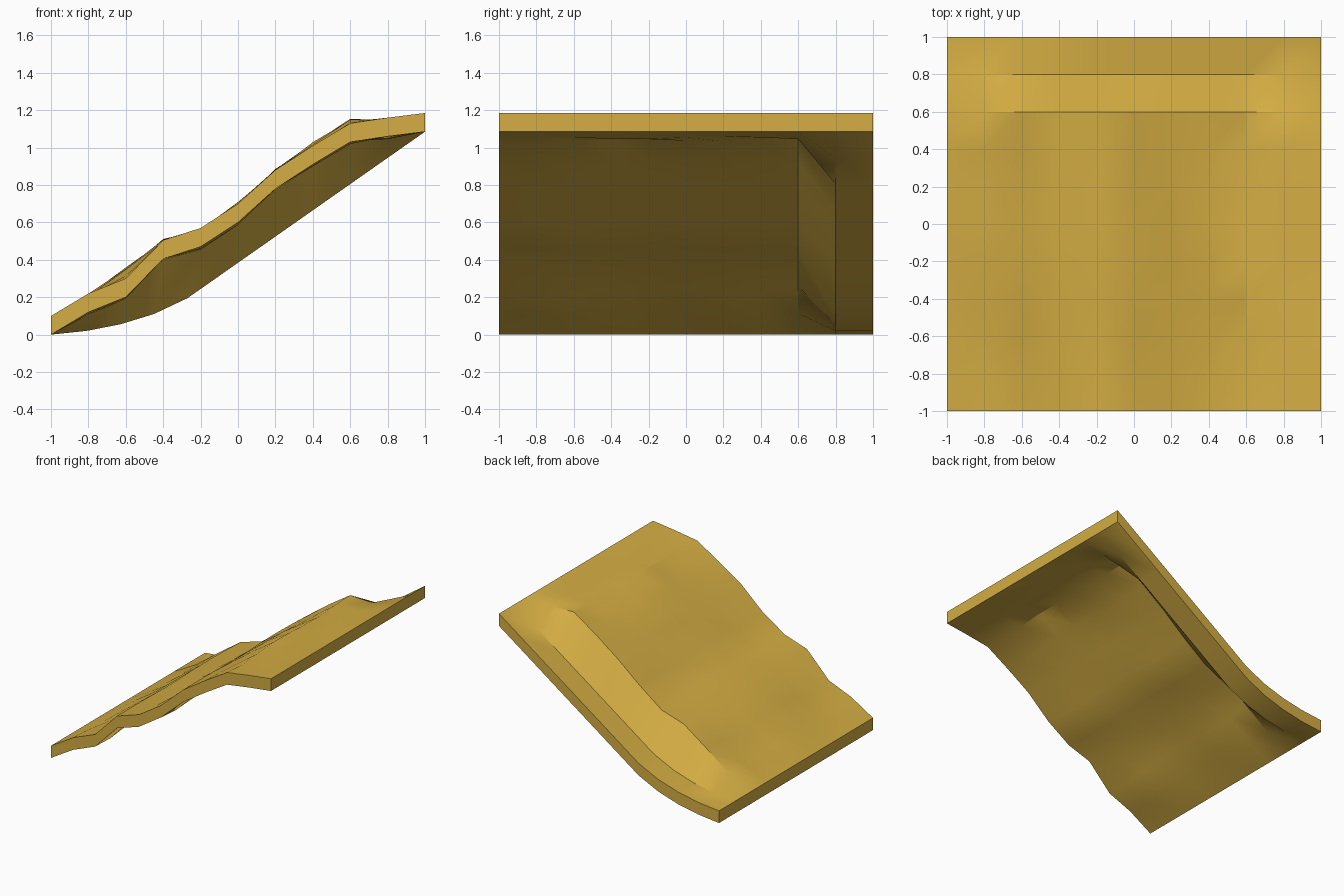
import bpy, math

if "Cube" in bpy.data.objects:
    bpy.data.objects.remove(bpy.data.objects["Cube"])

THICK = 0.1
xs = [-1 + 0.2 * i for i in range(11)]
# top-side heights: front edge, and the raised middle of the slope
front = [.10, .22, .30, .505, .57, .70, .88, 1.01, 1.13, 1.16, 1.185]
crest = [.10, .22, .36, .515, .57, .71, .89, 1.03, 1.155, 1.16, 1.185]
# smooth lower profile of the rear lip: a curve running into a straight ramp
lip_x = [-1, -.81, -.63, -.45, -.27, 0, .2, .4, .6, .8, 1]
lip_z = [.10, .12, .155, .21, .295] + [.295 + (x + .27) * .701 for x in lip_x[5:]]
# how far each row (front to back) moves from the front profile to the crest
blend = [0, .1, .3, .8, 1, .9, .6, .8, 1]

rows = []
for j, b in enumerate(blend):
    y = -1 + 0.2 * j
    rows.append([(x, y, f + (c - f) * b
                  + (0 if i in (0, 10) or j == 0 else .008 * math.sin(2.1 * i + 1.3 * j) - .008))
                 for i, (x, f, c) in enumerate(zip(xs, front, crest))])
for y in (.8, 1):
    rows.append([(x, y, z) for x, z in zip(lip_x, lip_z)])

# closed slab: top sheet, bottom sheet and side walls
nx, ny = 11, len(rows)
top = [p for r in rows for p in r]
n = len(top)
verts = top + [(x, y, z - THICK) for x, y, z in top]
faces = []
for j in range(ny - 1):
    for i in range(nx - 1):
        a = j * nx + i
        q = (a, a + 1, a + nx + 1, a + nx)
        faces += [q, tuple(v + n for v in reversed(q))]
border = ([i for i in range(nx)] + [j * nx + nx - 1 for j in range(1, ny)]
          + [(ny - 1) * nx + i for i in range(nx - 2, -1, -1)]
          + [j * nx for j in range(ny - 2, 0, -1)])
for a, b in zip(border, border[1:] + border[:1]):
    faces.append((b, a, a + n, b + n))

mesh = bpy.data.meshes.new("sand_slope")
mesh.from_pydata(verts, [], faces)
mesh.update()
slope = bpy.data.objects.new("sand_slope", mesh)
bpy.context.collection.objects.link(slope)

# sand colour
mat = bpy.data.materials.new("sand")
mat.diffuse_color = (0.66, 0.42, 0.056, 1)
mat.use_nodes = True
mat.node_tree.nodes["Principled BSDF"].inputs["Base Color"].default_value = mat.diffuse_color
mesh.materials.append(mat)

bpy.context.view_layer.objects.active = slope
slope.select_set(True)
bpy.ops.object.shade_smooth_by_angle(angle=math.radians(30))
